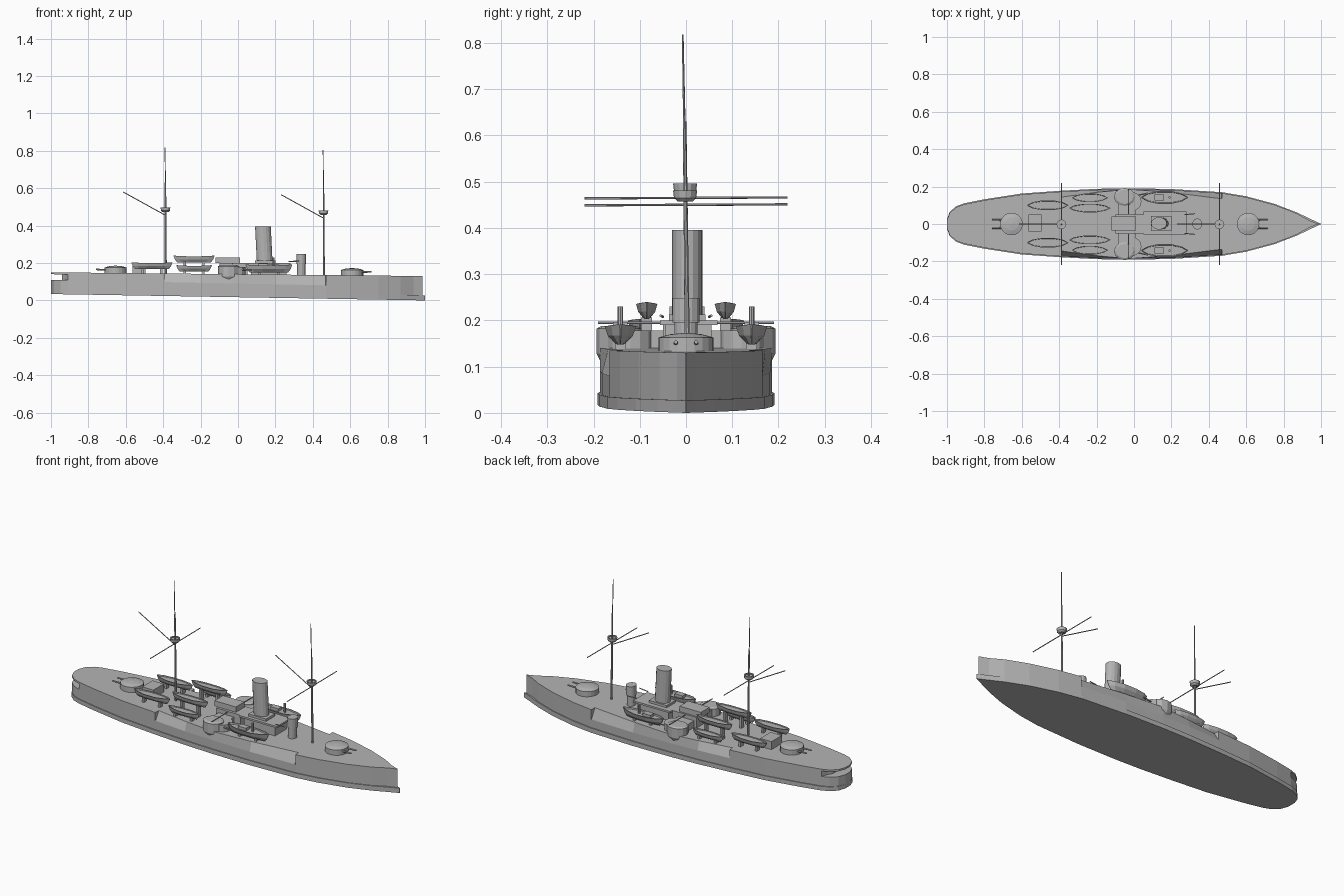
import bpy, bmesh, math
from mathutils import Vector, Matrix

cube = bpy.data.objects.get("Cube")
if cube:
    bpy.data.objects.remove(cube)

grey = bpy.data.materials.new("warship_grey")
grey.use_nodes = True
colour = (0.46, 0.46, 0.46, 1)
grey.diffuse_color = colour
grey.node_tree.nodes["Principled BSDF"].inputs["Base Color"].default_value = colour


def finish(name, bm):
    bmesh.ops.remove_doubles(bm, verts=bm.verts, dist=0.0002)
    bmesh.ops.recalc_face_normals(bm, faces=bm.faces)
    mesh = bpy.data.meshes.new(name)
    bm.to_mesh(mesh)
    bm.free()
    mesh.materials.append(grey)
    obj = bpy.data.objects.new(name, mesh)
    bpy.context.collection.objects.link(obj)
    return obj


def loft(name, rings):
    """Skin a stack of equal-length closed rings and cap both ends."""
    bm = bmesh.new()
    rows = [[bm.verts.new(p) for p in ring] for ring in rings]
    n = len(rows[0])
    for a, b in zip(rows, rows[1:]):
        for i in range(n):
            j = (i + 1) % n
            bm.faces.new((a[i], a[j], b[j], b[i]))
    bm.faces.new(rows[0][::-1])
    bm.faces.new(rows[-1])
    return finish(name, bm)


def box(name, x0, x1, y0, y1, z0, z1):
    ring = [(x0, y0), (x1, y0), (x1, y1), (x0, y1)]
    return loft(name, [[(x, y, z) for x, y in ring] for z in (z0, z1)])


def turned(name, x, y, profile, sides=16, squash=1, lean=0):
    """Vertical turned part from (radius, z) pairs."""
    z0 = profile[0][1]
    angles = [math.tau * i / sides for i in range(sides)]
    return loft(name, [[(x + r * math.cos(a) + lean * (z - z0),
                         y + r * squash * math.sin(a), z) for a in angles]
                       for r, z in profile])


def rod(name, p, q, r0, r1=None, sides=6):
    p, q = Vector(p), Vector(q)
    d = q - p
    bm = bmesh.new()
    bmesh.ops.create_cone(bm, cap_ends=True, segments=sides, radius1=r0,
                          radius2=r0 if r1 is None else r1, depth=d.length)
    turn = d.to_track_quat('Z', 'Y').to_matrix().to_4x4()
    bmesh.ops.transform(bm, matrix=Matrix.Translation((p + q) / 2) @ turn, verts=bm.verts)
    return finish(name, bm)


# Hull: waterline outlines stacked from keel plate to deck
half = [(-1, 0.025), (-0.985, 0.065), (-0.95, 0.095), (-0.91, 0.11), (-0.8, 0.132),
        (-0.6, 0.163), (-0.391, 0.178), (-0.389, 0.178), (-0.2, 0.188), (-0.03, 0.191),
        (0.2, 0.187), (0.469, 0.17), (0.471, 0.17), (0.6, 0.148), (0.75, 0.108),
        (0.87, 0.062), (0.95, 0.024), (1, 0.001)]


def deck_z(x):
    return 0.14 - 0.01 * x


def hull_ring(level):
    right = []
    for x, w in half:
        shelf, roof = 0.09 - 0.02 * x, deck_z(x) - 0.01
        z = [0.017 - 0.017 * x, 0.042 - 0.015 * x, 0.042 - 0.015 * x,
             shelf, shelf, roof, roof, deck_z(x)][level]
        if level > 1:
            w = max(w - 0.005, 0.001)
        # recessed gun embrasures running in from both ends
        if level > 3 and -0.39 < x < 0.47:
            reach = 0.37 if x < -0.03 else 0.5
            w -= 0.03 * min(1, abs(x + 0.03) / reach) * (z - shelf) / (deck_z(x) - shelf)
        # stern gallery
        if level in (4, 5) and x < -0.92:
            x, w = max(x, -0.965) + 0.025, w * 0.78
        # ram bow
        if x > 0.94 and level > 1:
            x -= 0.013
        right.append((x, -w, z))
    return right + [(x, -y, z) for x, y, z in reversed(right)]


loft("hull", [hull_ring(i) for i in range(8)])

# Main gun turrets
for name, x, s in (("fore", 0.61, 1), ("aft", -0.655, -1)):
    z = deck_z(x) - 0.005
    turned(name + "_turret", x, 0, [(0.06, z), (0.06, z + 0.034), (0.035, z + 0.041), (0.004, z + 0.044)], 20)
    for y in (-0.022, 0.022):
        rod(name + "_gun", (x + s * 0.04, y, z + 0.022), (x + s * 0.105, y, z + 0.024), 0.005, 0.004, 8)

# Central deckhouse, funnel and conning tower
box("funnel_house", 0.07, 0.26, -0.045, 0.055, 0.13, 0.19)
box("funnel_house_roof", 0.05, 0.28, -0.056, 0.068, 0.19, 0.2)
box("funnel_base", 0.09, 0.2, -0.037, 0.042, 0.2, 0.213)
turned("funnel", 0.143, 0.003, [(0.042, 0.2), (0.042, 0.396)], 16, 0.78, -0.05)
turned("conning_tower", 0.338, 0, [(0.022, 0.13), (0.022, 0.195), (0.026, 0.195), (0.026, 0.248)], 14, 1.15)
box("aft_hatch_house", -0.565, -0.495, -0.04, 0.052, 0.14, 0.19)

# Midships cross house with bridge
box("cross_house", -0.085, 0.01, -0.15, 0.15, 0.135, 0.178)
box("bridge_base", -0.1, 0.05, -0.05, 0.05, 0.135, 0.2)
box("bridge", -0.12, 0.012, -0.036, 0.04, 0.2, 0.23)
rod("bridge_beam", (-0.03, -0.19, 0.195), (-0.03, 0.19, 0.195), 0.0025)


def boat(name, x, y, z, length, width, height):
    """Open ship's boat with pointed ends and a sunk floor."""
    def ring(k, l, h):
        pts = [(-1, 0.12), (-0.75, 0.65), (-0.3, 1), (0.3, 1), (0.75, 0.6), (1, 0.04)]
        side = [(x + t * l * length / 2, y - w * k * width / 2,
                 z + height * (h + 0.12 * t * t * (h > 0.9))) for t, w in pts]
        return side + [(a, 2 * y - b, c) for a, b, c in reversed(side)]
    loft(name, [ring(0.25, 0.82, 0), ring(0.8, 0.93, 0.45), ring(1, 1, 0.92),
                ring(0.85, 0.96, 0.92), ring(0.8, 0.94, 0.8)])


for s, side in ((1, "left"), (-1, "right")):
    # Sponson and casemate
    turned(side + "_sponson", -0.05, s * 0.145,
           [(0.02, 0.083), (0.04, 0.1), (0.057, 0.128), (0.057, 0.182), (0.045, 0.188)], 12, 0.85)
    turned(side + "_casemate", -0.01, s * 0.12, [(0.05, 0.135), (0.05, 0.178)], 14)
    rod(side + "_casemate_gun", (0.0, s * 0.15, 0.165), (0.075, s * 0.165, 0.165), 0.004)

    # Boats on their chocks
    boat(side + "_quarter_boat", -0.46, s * 0.1, 0.168, 0.22, 0.052, 0.034)
    boat(side + "_cutter", -0.235, s * 0.14, 0.155, 0.19, 0.046, 0.032)
    boat(side + "_raised_boat", -0.235, s * 0.085, 0.203, 0.22, 0.046, 0.035)
    boat(side + "_steam_launch", 0.165, s * 0.142, 0.148, 0.25, 0.068, 0.042)
    for x, y, top in ((-0.46, 0.1, 0.17), (-0.235, 0.14, 0.158),
                      (-0.235, 0.085, 0.206), (0.165, 0.142, 0.15)):
        for dx in (-0.05, 0.05):
            box(side + "_boat_chock", x + dx - 0.006, x + dx + 0.006,
                s * y - 0.012, s * y + 0.012, 0.132, top)
    rod(side + "_launch_funnel", (0.19, s * 0.142, 0.175), (0.19, s * 0.142, 0.23), 0.006, sides=8)
    box(side + "_launch_cabin", 0.11, 0.16, s * 0.142 - 0.016, s * 0.142 + 0.016, 0.175, 0.197)
    rod(side + "_light_gun", (0.27, s * 0.05, 0.208), (0.325, s * 0.055, 0.21), 0.003)

# Masts with fighting tops, yards and gaffs
for name, x, base, drop in (("main", -0.388, 0.135, 0), ("fore", 0.457, 0.125, 0.015)):
    top = 0.48 - drop
    rod(name + "_mast", (x + 0.002, 0.003, base), (x, -0.003, 0.63 - drop), 0.006, 0.004, 8)
    rod(name + "_topmast", (x, -0.003, 0.6 - drop), (x - 0.002, -0.007, 0.818 - drop), 0.003, 0.002)
    turned(name + "_fighting_top", x, -0.002,
           [(0.016, top - 0.008), (0.024, top), (0.026, top + 0.016), (0.02, top + 0.016), (0.02, top + 0.01)], 12)
    rod(name + "_yard", (x, -0.22, 0.464 - drop), (x, 0.22, 0.466 - drop), 0.0025)
    rod(name + "_gaff", (x, 0, 0.455 - drop), (x - 0.226, 0, 0.58 - drop), 0.0025)
